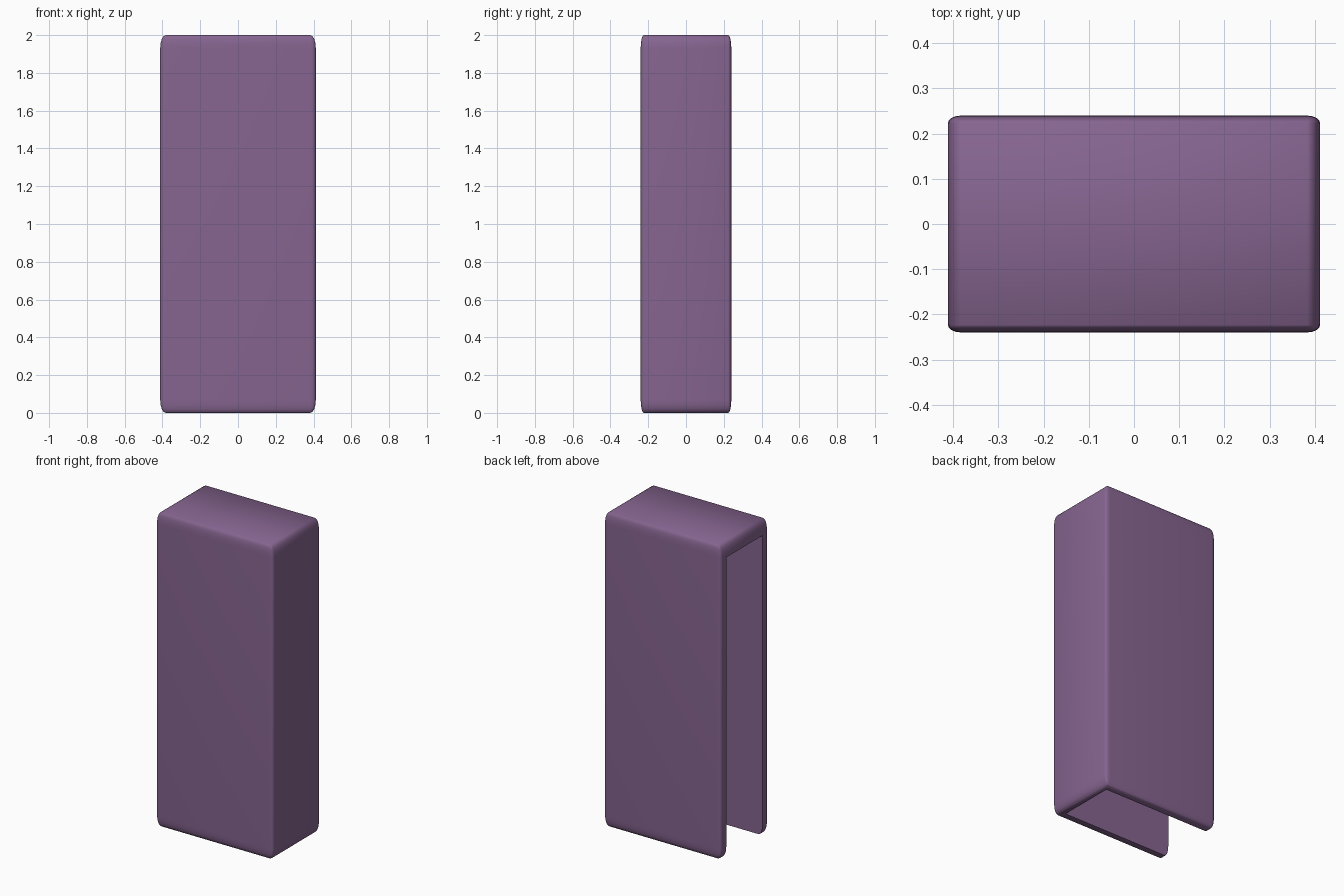
import bpy, bmesh
from mathutils import Matrix

if "Cube" in bpy.data.objects:
    bpy.data.objects.remove(bpy.data.objects["Cube"])

SIZE = (0.824, 0.48, 2.0)


def box(name, lo, hi, bevel=0.0):
    """Unit cube, optionally rounded, then stretched to the given corners."""
    bm = bmesh.new()
    bmesh.ops.create_cube(bm, size=1.0)
    if bevel:
        bmesh.ops.bevel(bm, geom=bm.edges[:], offset=bevel, segments=4,
                        profile=0.5, affect='EDGES')
    size = [b - a for a, b in zip(lo, hi)]
    mid = [(a + b) / 2 for a, b in zip(lo, hi)]
    bm.transform(Matrix.Translation(mid) @ Matrix.Diagonal((*size, 1.0)))
    mesh = bpy.data.meshes.new(name)
    bm.to_mesh(mesh)
    bm.free()
    obj = bpy.data.objects.new(name, mesh)
    bpy.context.collection.objects.link(obj)
    return obj


# Rounded outer shell
shell = box("open_cover", (-SIZE[0] / 2, -SIZE[1] / 2, 0),
            (SIZE[0] / 2, SIZE[1] / 2, SIZE[2]), bevel=0.035)
mat = bpy.data.materials.new("purple")
mat.diffuse_color = (0.24, 0.13, 0.28, 1)
mat.use_nodes = True
mat.node_tree.nodes["Principled BSDF"].inputs["Base Color"].default_value = mat.diffuse_color
shell.data.materials.append(mat)

# Cavity open to the left side and the bottom
cavity = box("cavity_cutter", (-1.0, -0.183, -0.5), (0.362, 0.183, 1.91))
cavity.hide_render = True
cut = shell.modifiers.new("cavity", 'BOOLEAN')
cut.operation = 'DIFFERENCE'
cut.solver = 'EXACT'
cut.object = cavity

bpy.context.view_layer.objects.active = shell
shell.select_set(True)
bpy.ops.object.modifier_apply(modifier=cut.name)
bpy.data.objects.remove(cavity)

# Smooth rounding, crisp cavity edges
bpy.ops.object.shade_smooth_by_angle(angle=0.7)
